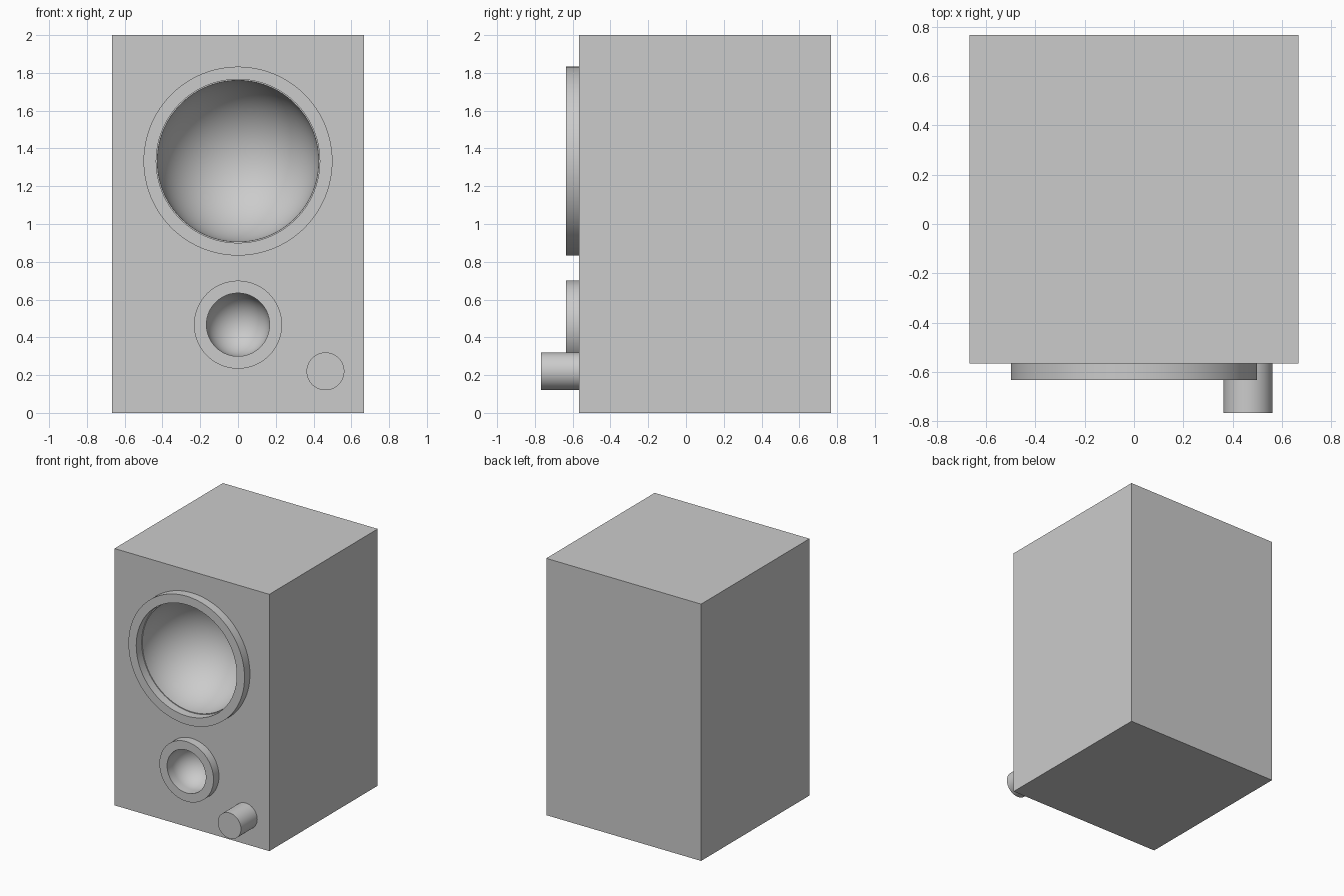
import bpy, bmesh, math
from mathutils import Matrix

if "Cube" in bpy.data.objects:
    bpy.data.objects.remove(bpy.data.objects["Cube"], do_unlink=True)

FRONT, BACK = -0.567, 0.767
HALF_WIDTH, HEIGHT = 0.667, 2.0
TRIM = 0.067
SEGMENTS = 96

grey = bpy.data.materials.new("light_grey")
grey.use_nodes = True
grey.diffuse_color = (0.6, 0.6, 0.6, 1)
grey.node_tree.nodes["Principled BSDF"].inputs["Base Color"].default_value = (0.6, 0.6, 0.6, 1)


def make_object(name, bm):
    bmesh.ops.recalc_face_normals(bm, faces=bm.faces[:])
    mesh = bpy.data.meshes.new(name)
    bm.to_mesh(mesh)
    bm.free()
    mesh.materials.append(grey)
    obj = bpy.data.objects.new(name, mesh)
    bpy.context.collection.objects.link(obj)
    return obj


def activate(obj):
    bpy.ops.object.select_all(action='DESELECT')
    obj.select_set(True)
    bpy.context.view_layer.objects.active = obj


def lathe(name, profile, x, z, closed=False):
    """Spin (radius, y) points about a front-to-back axis at x, z."""
    bm = bmesh.new()
    verts = [bm.verts.new((r, y, 0)) for r, y in profile]
    edges = [bm.edges.new(pair) for pair in zip(verts, verts[1:])]
    if closed:
        edges.append(bm.edges.new((verts[-1], verts[0])))
    bmesh.ops.spin(bm, geom=verts + edges, cent=(0, 0, 0), axis=(0, 1, 0),
                   angle=math.tau, steps=SEGMENTS)
    bmesh.ops.remove_doubles(bm, verts=bm.verts[:], dist=0.0001)
    bmesh.ops.translate(bm, verts=bm.verts[:], vec=(x, 0, z))
    obj = make_object(name, bm)
    activate(obj)
    bpy.ops.object.shade_smooth_by_angle(angle=math.radians(35))
    return obj


# Cabinet box
bm = bmesh.new()
bmesh.ops.create_cube(bm, size=1, matrix=Matrix.Translation((0, (FRONT + BACK) / 2, HEIGHT / 2))
                      @ Matrix.Diagonal((2 * HALF_WIDTH, BACK - FRONT, HEIGHT, 1)))
cabinet = make_object("cabinet", bm)


def driver(name, z, outer, inner, bowl):
    """Raised trim ring around a hemispherical bowl cut into the cabinet."""
    lip = FRONT - TRIM
    lathe(name + "_ring", [(inner, FRONT), (outer, FRONT), (outer, lip), (inner, lip)],
          0, z, closed=True)
    steps = 24
    arc = [(bowl * math.sin(a), FRONT + 0.002 + bowl * math.cos(a))
           for a in (i * math.pi / 2 / steps for i in range(steps + 1))]
    cutter = lathe(name + "_cutter", arc + [(bowl, lip - TRIM), (0, lip - TRIM)], 0, z)
    cutter.hide_render = True
    activate(cabinet)
    cut = cabinet.modifiers.new(name + "_bowl", 'BOOLEAN')
    cut.operation, cut.solver, cut.object = 'DIFFERENCE', 'EXACT', cutter
    bpy.ops.object.modifier_apply(modifier=cut.name)
    bpy.data.objects.remove(cutter, do_unlink=True)


# Large and small drivers
driver("large_driver", 1.333, 0.5, 0.433, 0.427)
driver("small_driver", 0.467, 0.233, 0.167, 0.167)

# Control knob
lathe("control_knob", [(0, FRONT), (0.1, FRONT), (0.1, -0.767), (0, -0.767)], 0.463, 0.22)
